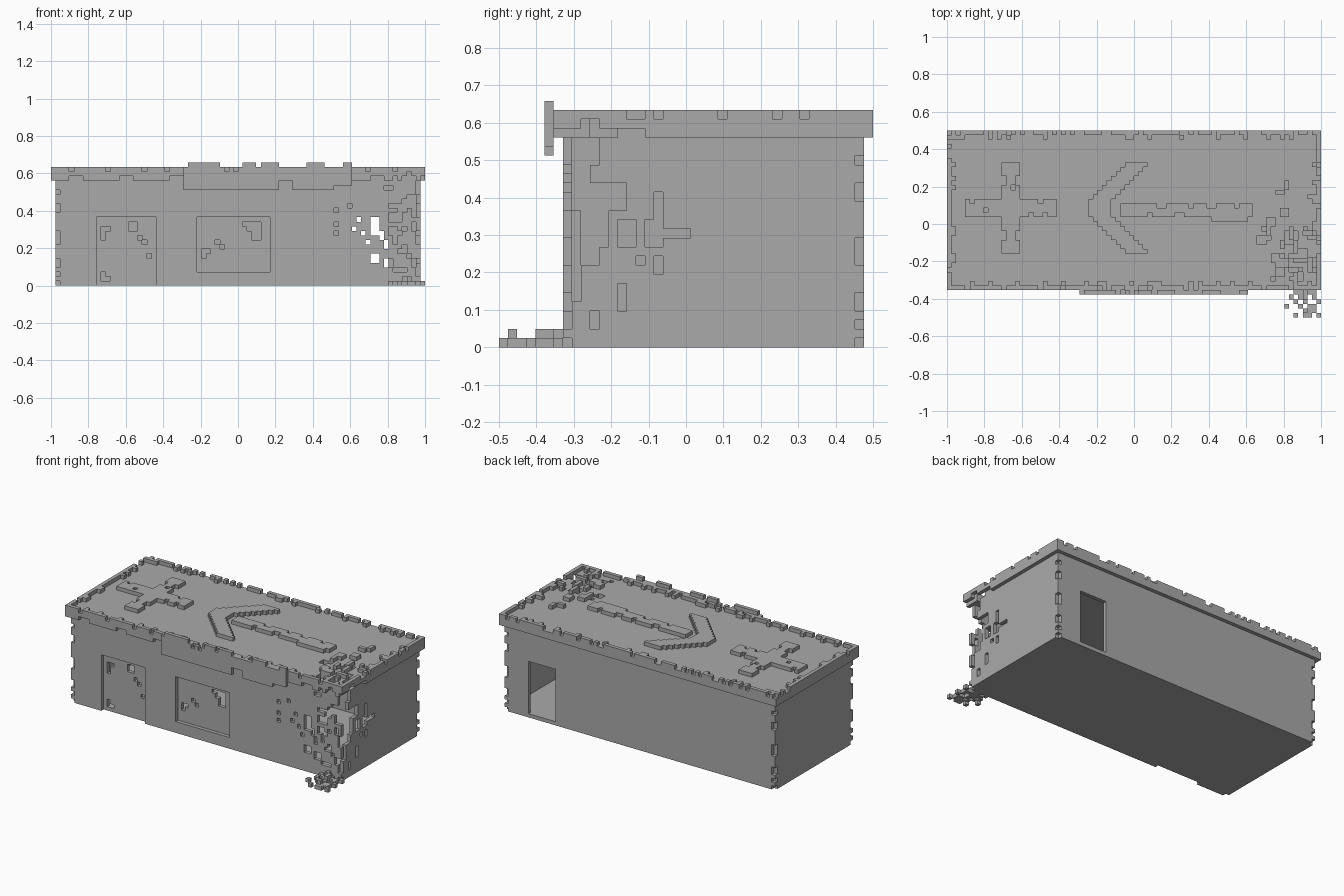
import bpy, bmesh, random
from mathutils import Vector

cube = bpy.data.objects.get("Cube")
if cube:
    bpy.data.objects.remove(cube)
random.seed(7)
U = 2 / 82                      # block size; the model spans 82 x 41 x 27 blocks
ORIGIN = Vector((-1, -0.5, 0))

grey = bpy.data.materials.new("plain grey")
grey.use_nodes = True
grey.diffuse_color = (0.4, 0.4, 0.4, 1)
grey.node_tree.nodes["Principled BSDF"].inputs["Base Color"].default_value = (0.4, 0.4, 0.4, 1)


def box(x0, x1, y0, y1, z0, z1):
    """Set of block cells, upper limits excluded."""
    return {(x, y, z) for x in range(x0, x1) for y in range(y0, y1) for z in range(z0, z1)}


def build(name, cells):
    """Turn a set of block cells into one mesh of its exposed faces."""
    bm = bmesh.new()
    verts = {}

    def corner(p):
        key = tuple(p)
        if key not in verts:
            verts[key] = bm.verts.new(ORIGIN + Vector(key) * U)
        return verts[key]

    for c in sorted(cells):
        for a in range(3):
            b, d = (a + 1) % 3, (a + 2) % 3
            for side in (0, 1):
                near = list(c)
                near[a] += 2 * side - 1
                if tuple(near) in cells:
                    continue
                ring = []
                for s, t in ((0, 0), (1, 0), (1, 1), (0, 1)):
                    p = list(c)
                    p[a] += side
                    p[b] += s
                    p[d] += t
                    ring.append(corner(p))
                bm.faces.new(ring if side else ring[::-1])
    bmesh.ops.dissolve_limit(bm, angle_limit=0.01, verts=bm.verts, edges=bm.edges)
    mesh = bpy.data.meshes.new(name)
    bm.to_mesh(mesh)
    bm.free()
    mesh.materials.append(grey)
    ob = bpy.data.objects.new(name, mesh)
    bpy.context.collection.objects.link(ob)


def patches(count, u_mid, u_dev, v_mid, v_dev, size=2):
    """Scattered small rectangles, denser near the middle."""
    out = set()
    for _ in range(count):
        u, v = round(random.gauss(u_mid, u_dev)), round(random.gauss(v_mid, v_dev))
        w, h = random.randint(1, size), random.randint(1, size)
        out |= {(u + i, v + j) for i in range(w) for j in range(h)}
    return out


# Outer walls, one block thick
front = box(1, 81, 7, 8, 0, 23)
back = box(1, 81, 39, 40, 0, 23)
right_end = box(1, 2, 7, 40, 0, 23)
broken_end = box(80, 81, 7, 40, 0, 23)

# Door and window openings, and the rear doorway
door = box(10, 23, 7, 8, 0, 15)
window = box(32, 48, 7, 8, 3, 15)
front -= door | window
back -= box(66, 74, 39, 40, 1, 15)

# Holes in the front wall
for x, z, w, h in ((70, 11, 2, 4), (67, 14, 1, 1), (66, 12, 1, 1), (72, 10, 1, 2), (69, 9, 1, 1),
                   (70, 5, 2, 2), (73, 8, 1, 2), (62, 11, 1, 1), (62, 16, 1, 1), (65, 17, 1, 1),
                   (62, 13, 1, 1), (68, 11, 1, 1)):
    front -= box(x, x + w, 7, 8, z, z + h)
gaps = patches(42, 77, 2.5, 14, 5.5)
front = {c for c in front if (c[0], c[2]) not in gaps or c[0] < 72 or c[2] < 3}

# Ragged edge and holes of the broken end
ragged = [8] * 5 + [9] * 4 + [11] * 2 + [12] * 4 + [14] * 3 + [10] * 2 + [11] * 3
broken_end = {c for c in broken_end if c[1] >= ragged[c[2]] or c[1] == 7}
for y, z, w, h in ((16, 11, 2, 3), (13, 11, 2, 3), (18, 12, 3, 1), (17, 8, 1, 2),
                   (13, 4, 1, 3), (10, 2, 1, 2), (17, 14, 1, 3), (15, 9, 1, 1)):
    broken_end -= box(80, 81, y, y + w, z, z + h)

# Chipped vertical corners
chipped = {0, 2, 4, 5, 9, 10, 11, 16, 17, 20}
chips = {(x, y, z) for x in (1, 80) for y in (7, 39) for z in chipped}
build("front_wall", front - chips)
build("back_wall", back - chips)
build("right_end_wall", right_end - front - back - chips)
build("left_end_wall", broken_end - box(80, 81, 7, 8, 0, 23) - back - chips)
build("floor", box(2, 80, 8, 39, 0, 1))

# Recessed door and window panels with small pierced marks
door_panel = box(10, 23, 8, 9, 0, 15)
window_panel = box(32, 48, 8, 9, 3, 15)
for x, z, w, h in ((11, 10, 1, 3), (12, 12, 1, 1), (17, 12, 2, 2), (19, 10, 1, 1), (20, 9, 1, 1),
                   (21, 6, 1, 1), (11, 1, 1, 2), (12, 1, 1, 1)):
    door_panel -= box(x, x + w, 8, 9, z, z + h)
for x, z, w, h in ((42, 13, 4, 1), (44, 10, 2, 3), (43, 12, 1, 1), (33, 6, 1, 2), (34, 7, 1, 1),
                   (36, 9, 1, 1), (37, 8, 1, 1)):
    window_panel -= box(x, x + w, 8, 9, z, z + h)
build("door_panel", door_panel)
build("window_panel", window_panel)

# Roof slab, worn away at the broken corner
holes = patches(26, 76, 3.5, 13, 4.5)
slab = {c for c in box(0, 82, 6, 41, 23, 25) if (c[0], c[1]) not in holes}
slab -= {(x, 6, 23) for x in range(3, 82) if x % 11 in (4, 5, 6) or x > 74 and x % 2}
slab -= {(81, y, 23) for y in range(6, 16)}
build("roof_slab", slab)

# Crumbling rim round the roof
rim = box(0, 82, 6, 41, 25, 26) - box(1, 81, 7, 40, 25, 26)
rim = {c for c in sorted(rim) if random.random() > 0.2}
rim |= {c for c in sorted(box(1, 81, 7, 40, 25, 26) - box(2, 80, 8, 39, 25, 26))
        if random.random() < 0.22}
build("roof_rim", rim)

# Raised cross on the roof
cross = box(4, 24, 22, 26, 25, 26) | box(13, 15, 14, 34, 25, 26)
cross |= box(12, 16, 31, 34, 25, 26) | box(12, 16, 14, 17, 25, 26) | box(12, 16, 19, 29, 25, 26)
cross -= {(14, 28, 25), (8, 23, 25), (5, 25, 25), (18, 22, 25), (21, 22, 25), (20, 25, 25)}
build("roof_cross", cross)

# Raised arrow on the roof, frayed at its tail
arrow = box(38, 67, 22, 25, 25, 26) | box(31, 36, 22, 26, 25, 26)
for d in range(1, 9):
    arrow |= box(31 + d, 36 + d, 25 + d, 26 + d, 25, 26)
    arrow |= box(31 + d, 36 + d, 22 - d, 23 - d, 25, 26)
arrow |= box(58, 66, 21, 22, 25, 26)
arrow -= {(x, 24, 25) for x in (46, 47, 53, 57, 58, 63)} | {(x, 22, 25) for x in (44, 50, 51)}
build("roof_arrow", arrow)

# Loose blocks lying on the roof
loose = patches(34, 75, 4, 14, 5.5)
build("roof_blocks", {(x, y, 25) for x, y in loose
                      if 60 < x < 81 and 7 < y < 36 and (x, y) not in holes})

# Sign board along the front
sign = box(29, 66, 5, 6, 21, 26) - box(50, 53, 5, 6, 21, 23) - box(62, 66, 5, 6, 21, 22)
sign -= {(x, 5, 25) for x in (38, 40, 56, 57)}
for x0, x1 in ((30, 37), (42, 45), (46, 50), (56, 60), (64, 66)):
    sign |= box(x0, x1, 5, 6, 25, 27)
build("sign_board", sign)

# Rubble heap at the foot of the broken corner
heap = set()
for x, y, z in sorted(box(73, 82, 0, 7, 0, 3)):
    reach = abs(x - 78) / 5 + (6 - y) / 9 + z / 2
    if random.random() > reach * 0.75 and (z == 0 or (x, y, z - 1) in heap):
        heap.add((x, y, z))
heap |= {(79, 0, 0), (81, 0, 0), (78, 1, 0), (80, 1, 0), (79, 1, 0), (81, 6, 0)}
build("rubble", heap)
